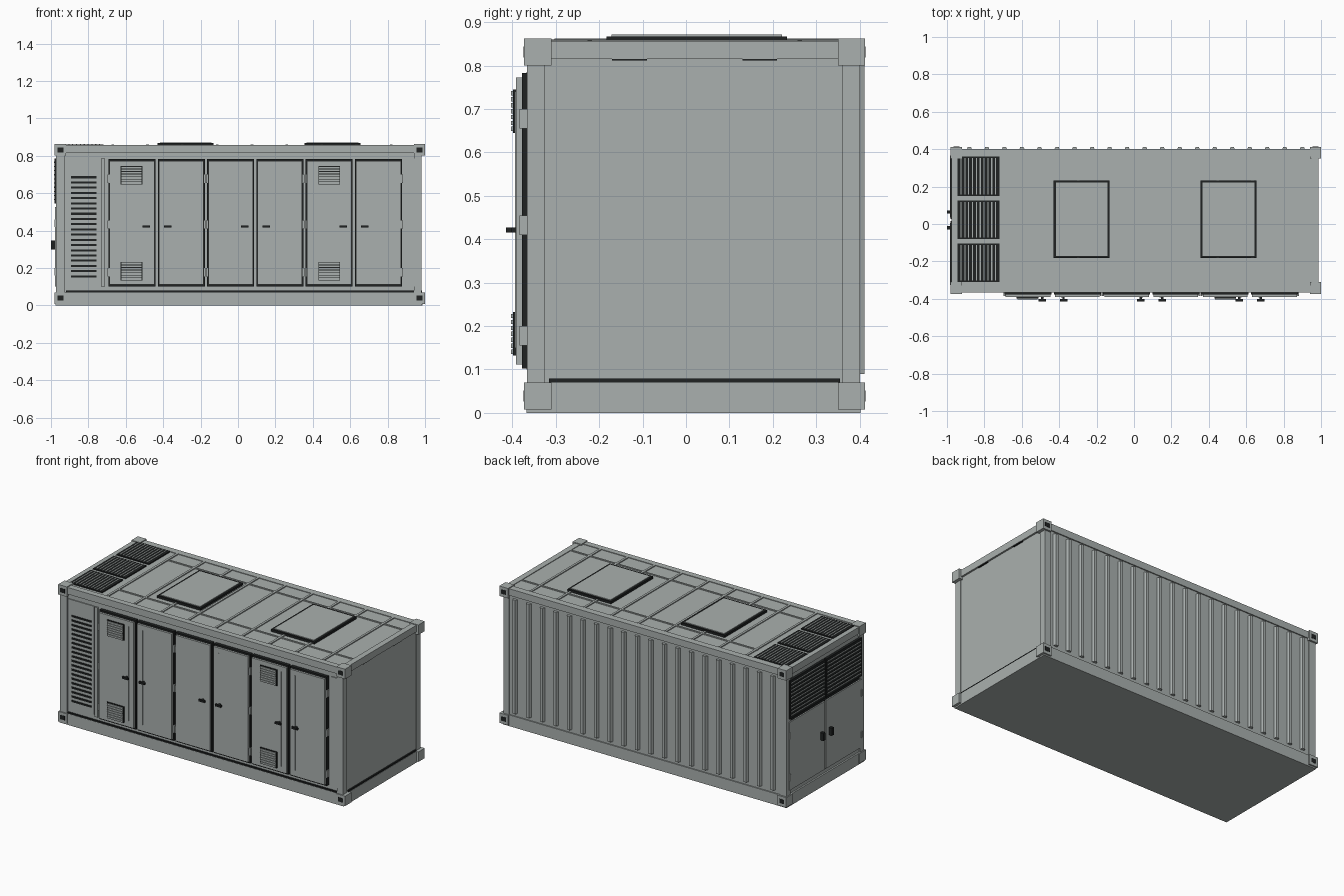
import bpy, bmesh

if "Cube" in bpy.data.objects:
    bpy.data.objects.remove(bpy.data.objects["Cube"])


def material(name, rgb):
    m = bpy.data.materials.new(name)
    m.diffuse_color = (*rgb, 1)
    m.use_nodes = True
    m.node_tree.nodes["Principled BSDF"].inputs["Base Color"].default_value = m.diffuse_color
    return m


GREY = material("light grey paint", (0.40, 0.435, 0.425))
DARK = material("dark rubber", (0.014, 0.016, 0.016))


def boxes(name, items, mat):
    """One object from boxes given as (x0, x1, y0, y1, z0, z1)."""
    bm = bmesh.new()
    for x0, x1, y0, y1, z0, z1 in items:
        vs = bmesh.ops.create_cube(bm, size=1)["verts"]
        for v in vs:
            v.co = ((x0 + x1) / 2 + v.co.x * (x1 - x0),
                    (y0 + y1) / 2 + v.co.y * (y1 - y0),
                    (z0 + z1) / 2 + v.co.z * (z1 - z0))
    me = bpy.data.meshes.new(name)
    bm.to_mesh(me)
    bm.free()
    me.materials.append(mat)
    ob = bpy.data.objects.new(name, me)
    bpy.context.collection.objects.link(ob)
    return ob


def steps(a, b, n):
    """n evenly spaced values from a to b."""
    return [a + (b - a) * i / (n - 1) for i in range(n)]


# Main shell and frame
boxes("shell", [(-0.965, 0.975, -0.357, 0.395, 0.01, 0.853)], GREY)
rails = []
for z0, z1 in ((0.0, 0.07), (0.815, 0.857)):
    rails += [(-0.975, 0.985, -0.367, -0.33, z0, z1),
              (-0.975, 0.985, 0.36, 0.402, z0, z1),
              (-0.975, -0.94, -0.33, 0.36, z0, z1),
              (0.95, 0.986, -0.33, 0.36, z0, z1)]
boxes("frame_rails", rails, GREY)
boxes("floor", [(-0.94, 0.95, -0.33, 0.36, 0.0, 0.02)], GREY)
posts = [(x0, x1, y0, y1, 0.07, 0.815)
         for x0, x1 in ((-0.974, -0.925), (0.94, 0.98))
         for y0, y1 in ((-0.366, -0.325), (0.36, 0.401))]
boxes("corner_posts", posts, GREY)

# Corner castings with dark lifting holes
cast, holes = [], []
for x0, x1 in ((-0.98, -0.92), (0.94, 1.0)):
    for z0, z1 in ((0.008, 0.07), (0.8, 0.862)):
        cast += [(x0, x1, -0.373, -0.31, z0, z1), (x0, x1, 0.35, 0.412, z0, z1)]
        xm, zm = (x0 + x1) / 2, (z0 + z1) / 2
        for y in (-0.373, 0.412):
            holes.append((xm - 0.016, xm + 0.016, y - 0.0015, y + 0.0015, zm - 0.013, zm + 0.013))
boxes("corner_castings", cast, GREY)
boxes("casting_holes", holes, DARK)

# Dark seams above the bottom rail and under the end top rail
boxes("rail_seams", [(-0.92, 0.94, -0.366, -0.35, 0.07, 0.079),
                     (0.97, 0.984, -0.315, 0.355, 0.07, 0.079),
                     (0.97, 0.984, -0.17, -0.09, 0.811, 0.815),
                     (0.97, 0.984, 0.13, 0.21, 0.811, 0.815)], DARK)

# Tapered ribs along the back wall
ribs = boxes("back_ribs", [(x - 0.016, x + 0.016, 0.393, 0.411, 0.09, 0.8)
                           for x in steps(-0.88, 0.9, 20)], GREY)
for i, v in enumerate(ribs.data.vertices):
    if v.co.y > 0.4:
        mid = sum(ribs.data.vertices[j].co.x for j in range(i - i % 8, i - i % 8 + 8)) / 8
        v.co.x += 0.007 if v.co.x < mid else -0.007

# Roof ribs
boxes("roof_ribs", [(x - 0.007, x + 0.007, -0.33, 0.36, 0.85, 0.859)
                    for x in steps(-0.67, 0.82, 9)] +
      [(-0.68, 0.95, y - 0.005, y + 0.005, 0.85, 0.858) for y in (-0.222, 0.262)], GREY)

# Roof hatches: dark seal with a grey lid
for i, (x0, x1) in enumerate(((-0.43, -0.13), (0.355, 0.655))):
    boxes(f"hatch_seal_{i}", [(x0, x1, -0.183, 0.233, 0.85, 0.867)], DARK)
    boxes(f"hatch_lid_{i}", [(x0 + 0.012, x1 - 0.012, -0.171, 0.221, 0.86, 0.871)], GREY)

# Roof grilles
plates, bars = [], []
for y0, y1 in ((0.15, 0.36), (-0.08, 0.125), (-0.31, -0.105)):
    plates.append((-0.945, -0.72, y0, y1, 0.85, 0.86))
    bars += [(x - 0.003, x + 0.003, y0 + 0.007, y1 - 0.007, 0.855, 0.8625)
             for x in steps(-0.925, -0.74, 10)]
boxes("roof_grille_plates", plates, DARK)
boxes("roof_grille_bars", bars, GREY)

# Six front doors with seals, hinges, rods and handles
seals, panels, hinges, rods, handles = [], [], [], [], []
for i in range(6):
    x0 = -0.692 + i * 0.2635
    x1 = x0 + 0.251
    seals.append((x0, x1, -0.378, -0.35, 0.102, 0.783))
    panels.append((x0 + 0.006, x1 - 0.006, -0.391, -0.376, 0.112, 0.772))
    left_hung = i % 2 == 0
    hx = x0 if left_hung else x1
    hinges += [(hx - 0.005, hx + 0.005, -0.384, -0.36, z, z + 0.045)
               for z in (0.155, 0.41, 0.655)]
    rx = x1 - 0.042 if left_hung else x0 + 0.042
    rods.append((rx - 0.003, rx + 0.003, -0.394, -0.388, 0.15, 0.74))
    gx = x1 - 0.05 if left_hung else x0 + 0.052
    handles += [(gx - 0.02, gx + 0.02, -0.414, -0.402, 0.415, 0.427),
                (gx - 0.006, gx + 0.006, -0.404, -0.388, 0.415, 0.427)]
boxes("door_seals", seals, DARK)
boxes("door_panels", panels, GREY)
boxes("door_hinges", hinges, GREY)
boxes("door_rods", rods, GREY)
boxes("door_handles", handles, DARK)

# Trim around the door opening
boxes("door_trim", [(-0.732, -0.712, -0.367, -0.35, 0.1, 0.785),
                    (0.9, 0.94, -0.363, -0.35, 0.1, 0.785)], GREY)

# Small louvred vents on two doors
plates, slats = [], []
for x0 in (-0.627, 0.43):
    for z0 in (0.132, 0.645):
        plates.append((x0, x0 + 0.116, -0.398, -0.385, z0, z0 + 0.1))
        slats += [(x0 + 0.004, x0 + 0.112, -0.403, -0.395, z - 0.005, z + 0.005)
                  for z in steps(z0 + 0.009, z0 + 0.091, 7)]
boxes("door_vent_backs", plates, DARK)
boxes("door_vent_slats", slats, GREY)

# Tall louvre at the left of the front
boxes("side_louvre_panel", [(-0.92, -0.74, -0.363, -0.35, 0.11, 0.785)], GREY)
boxes("side_louvre_slots", [(-0.893, -0.757, -0.367, -0.36, z - 0.0055, z + 0.0055)
                            for z in steps(0.155, 0.685, 20)], DARK)

# Left end: two mesh vents above two doors with handles
plates, bars, doors, grips, end_hinges = [], [], [], [], []
for y0, y1, hy, gy in ((-0.335, 0.016, -0.332, -0.02), (0.026, 0.375, 0.372, 0.064)):
    plates.append((-0.98, -0.96, y0, y1, 0.545, 0.785))
    bars += [(-0.985, -0.975, y0 + 0.01, y1 - 0.01, z - 0.003, z + 0.003)
             for z in steps(0.565, 0.765, 10)]
    doors.append((-0.978, -0.96, y0, y1, 0.1, 0.525))
    end_hinges += [(-0.982, -0.965, hy - 0.006, hy + 0.006, z, z + 0.04) for z in (0.16, 0.42)]
    grips.append((-1.0, -0.976, gy - 0.009, gy + 0.009, 0.3, 0.347))
boxes("end_vent_backs", plates, DARK)
boxes("end_vent_bars", bars, GREY)
boxes("end_door_gap", [(-0.97, -0.96, -0.34, 0.38, 0.095, 0.54)], DARK)
boxes("end_doors", doors, GREY)
boxes("end_door_hinges", end_hinges, GREY)
boxes("end_door_handles", grips, DARK)
